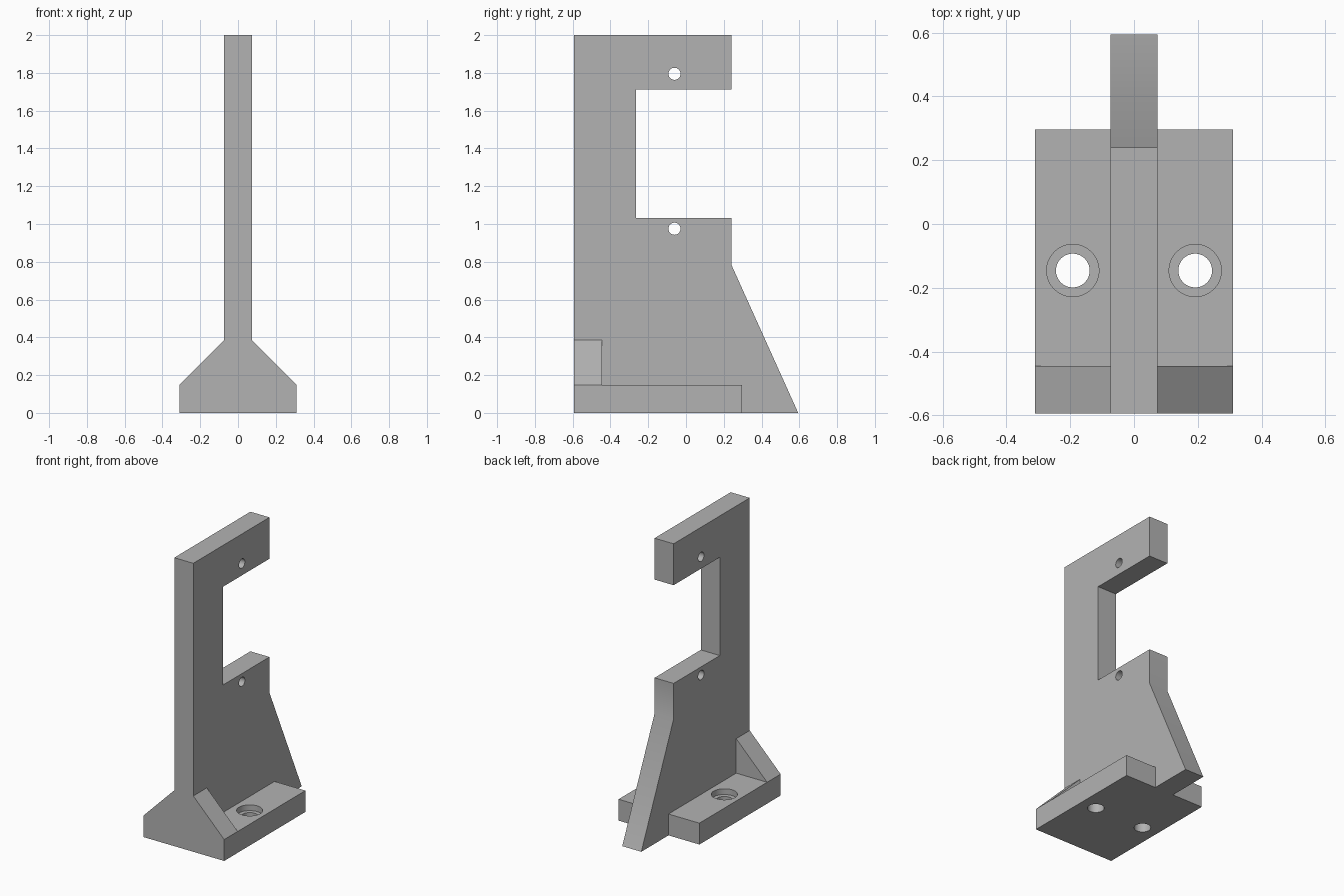
import bpy, bmesh
from mathutils import Vector, Matrix

cube = bpy.data.objects.get("Cube")
if cube:
    bpy.data.objects.remove(cube, do_unlink=True)

grey = bpy.data.materials.new("plain grey")
grey.use_nodes = True
colour = (0.45, 0.45, 0.45, 1)
grey.diffuse_color = colour
grey.node_tree.nodes["Principled BSDF"].inputs["Base Color"].default_value = colour


def finish(name, bm):
    bmesh.ops.recalc_face_normals(bm, faces=bm.faces)
    mesh = bpy.data.meshes.new(name)
    bm.to_mesh(mesh)
    bm.free()
    mesh.materials.append(grey)
    obj = bpy.data.objects.new(name, mesh)
    bpy.context.collection.objects.link(obj)
    return obj


def prism(name, points, sweep):
    """Extrude a closed outline along a vector."""
    bm = bmesh.new()
    face = bm.faces.new([bm.verts.new(p) for p in points])
    new = bmesh.ops.extrude_face_region(bm, geom=[face])["geom"]
    verts = [v for v in new if isinstance(v, bmesh.types.BMVert)]
    bmesh.ops.translate(bm, verts=verts, vec=sweep)
    return finish(name, bm)


def cylinder(name, centre, axis, radius, length):
    bm = bmesh.new()
    turn = Vector(axis).to_track_quat("Z", "Y").to_matrix().to_4x4()
    bmesh.ops.create_cone(bm, cap_ends=True, segments=48, radius1=radius, radius2=radius,
                          depth=length, matrix=Matrix.Translation(centre) @ turn)
    obj = finish(name, bm)
    obj.hide_render = True
    return obj


def combine(target, tool, operation):
    """Apply a boolean and discard its tool."""
    mod = target.modifiers.new("cut", "BOOLEAN")
    mod.operation, mod.object, mod.solver = operation, tool, "EXACT"
    bpy.context.view_layer.objects.active = target
    bpy.ops.object.modifier_apply(modifier=mod.name)
    bpy.data.objects.remove(tool, do_unlink=True)


HALF_WEB, HALF_BASE = 0.073, 0.31
FRONT, BASE_TOP = -0.594, 0.148

# Upright C-shaped web with sloping rear buttress
outline = [(FRONT, 0), (0.594, 0), (0.24, 0.785), (0.24, 1.032), (-0.266, 1.032),
           (-0.266, 1.713), (0.24, 1.713), (0.24, 2), (FRONT, 2)]
bracket = prism("bracket", [(-HALF_WEB, y, z) for y, z in outline], (2 * HALF_WEB, 0, 0))

# Base plate with chamfered front brace
plate = [(-HALF_BASE, 0), (HALF_BASE, 0), (HALF_BASE, BASE_TOP), (-HALF_BASE, BASE_TOP)]
base = prism("base_plate", [(x, FRONT, z) for x, z in plate], (0, 0.89, 0))
brace_outline = plate[:3] + [(HALF_WEB, 0.387), (-HALF_WEB, 0.387)] + plate[3:]
brace = prism("front_brace", [(x, FRONT, z) for x, z in brace_outline], (0, 0.148, 0))
combine(base, brace, "UNION")
combine(bracket, base, "UNION")

# Cross pin holes through both arms
for z in (0.975, 1.795):
    combine(bracket, cylinder("pin_cutter", (0, -0.061, z), (1, 0, 0), 0.032, 0.4), "DIFFERENCE")

# Counterbored mounting holes
for side in (-1, 1):
    x, y = side * 0.192, -0.146
    combine(bracket, cylinder("bolt_cutter", (x, y, 0.07), (0, 0, 1), 0.053, 0.4), "DIFFERENCE")
    combine(bracket, cylinder("counterbore_cutter", (x, y, BASE_TOP + 0.06), (0, 0, 1), 0.082, 0.2),
            "DIFFERENCE")

# Smooth hole walls, sharp edges elsewhere
bpy.ops.object.select_all(action="DESELECT")
bracket.select_set(True)
bpy.context.view_layer.objects.active = bracket
bpy.ops.object.shade_smooth_by_angle(angle=0.5)
